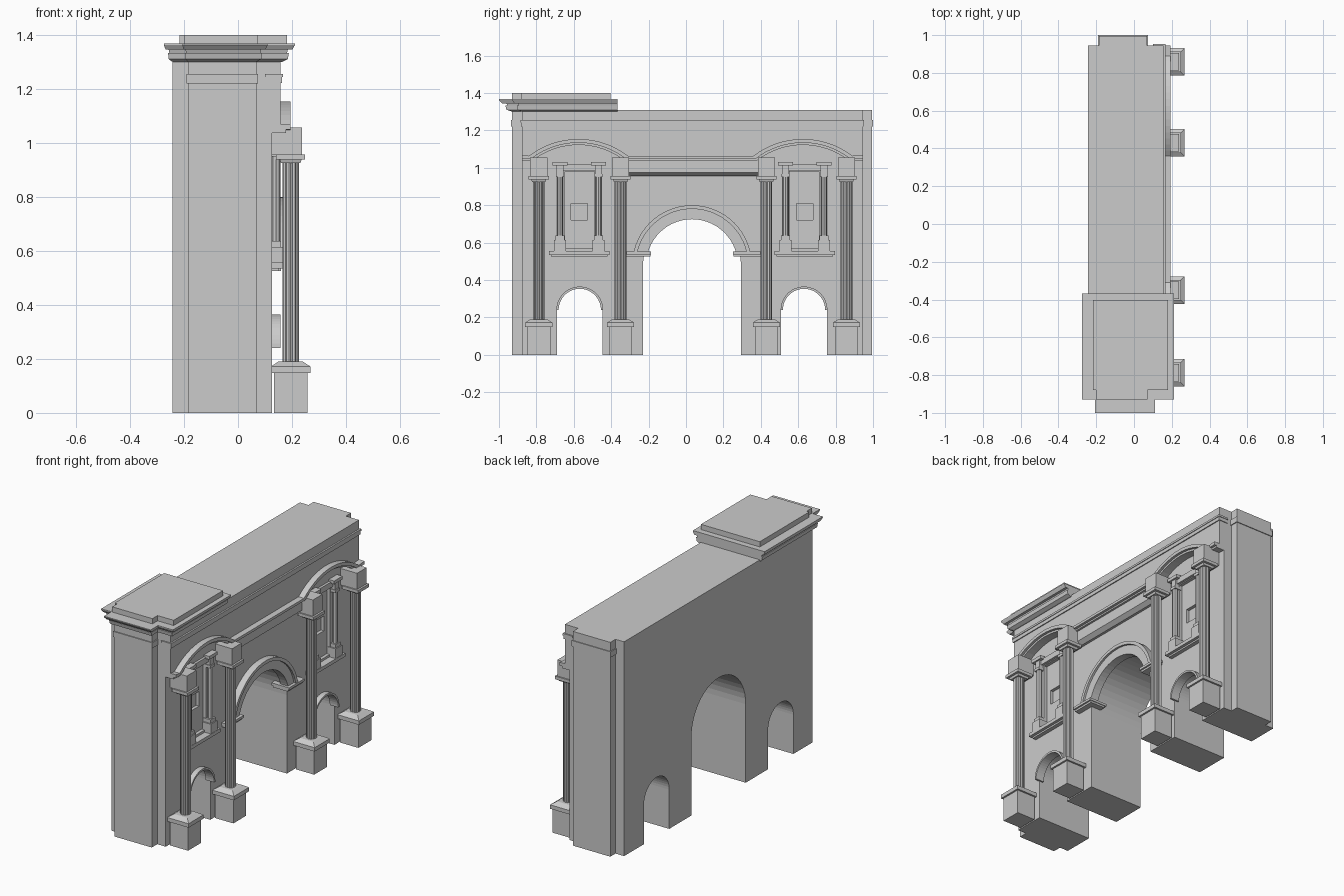
import bpy, bmesh
from math import sin, cos, pi, asin

if "Cube" in bpy.data.objects:
    bpy.data.objects.remove(bpy.data.objects["Cube"])

stone = bpy.data.materials.new("grey stone")
stone.use_nodes = True
GREY = (0.6, 0.6, 0.6, 1)
stone.diffuse_color = GREY
stone.node_tree.nodes["Principled BSDF"].inputs["Base Color"].default_value = GREY


def loft(name, rings):
    """Closed solid through matching rings of points, capped at both ends."""
    bm = bmesh.new()
    loops = [[bm.verts.new(p) for p in ring] for ring in rings]
    n = len(loops[0])
    for a, b in zip(loops, loops[1:]):
        for i in range(n):
            j = (i + 1) % n
            bm.faces.new((a[i], a[j], b[j], b[i]))
    bm.faces.new(loops[0][::-1])
    bm.faces.new(loops[-1])
    bmesh.ops.recalc_face_normals(bm, faces=bm.faces)
    mesh = bpy.data.meshes.new(name)
    bm.to_mesh(mesh)
    bm.free()
    mesh.materials.append(stone)
    ob = bpy.data.objects.new(name, mesh)
    bpy.context.collection.objects.link(ob)
    return ob


def slab(name, yz, x0, x1):
    return loft(name, [[(x, y, z) for y, z in yz] for x in (x0, x1)])


def rect(x0, x1, y0, y1, z):
    return [(x0, y0, z), (x1, y0, z), (x1, y1, z), (x0, y1, z)]


def box(name, x0, x1, y0, y1, z0, z1):
    return loft(name, [rect(x0, x1, y0, y1, z) for z in (z0, z1)])


def arc(cy, cz, r, a0, a1, n=24):
    return [(cy + r * cos(a0 + (a1 - a0) * i / n), cz + r * sin(a0 + (a1 - a0) * i / n))
            for i in range(n + 1)]


def archivolt(name, cy, cz, inner, outer, x1, start=0.0):
    ring = arc(cy, cz, outer, start, pi - start) + arc(cy, cz, inner, pi - start, start)
    slab(name, ring, 0.10, x1)


def stepped(z, x0, x1, y_in, y_out, ex0, ex1, y_end):
    """Plan of the attic block, with its narrower projecting end."""
    return [(x0, y_in, z), (x0, y_out, z), (ex0, y_out, z), (ex0, y_end, z),
            (ex1, y_end, z), (ex1, y_out, z), (x1, y_out, z), (x1, y_in, z)]


BACK, FACE, UPPER = -0.243, 0.125, 0.157
Y0, Y1, TOP = -0.877, 0.945, 1.31
BAYS = (-0.568, 0.631)
MID = 0.032

# Main wall with three arched openings
outline = [(Y0, TOP), (Y0, 0)]
for cy, spring, r in ((BAYS[0], 0.24, 0.122), (MID, 0.48, 0.262), (BAYS[1], 0.24, 0.122)):
    outline += [(cy - r, 0)] + arc(cy, spring, r, pi, 0) + [(cy + r, 0)]
outline += [(Y1, 0), (Y1, TOP)]
wall = slab("main_wall", outline, BACK, FACE)

# Window niches cut into the wall
for cy in BAYS:
    cutter = box("niche_cutter", 0.085, 0.2, cy - 0.08, cy + 0.08, 0.57, 0.98)
    cutter.hide_render = True
    mod = wall.modifiers.new("niche", "BOOLEAN")
    mod.object, mod.solver = cutter, "EXACT"
    bpy.context.view_layer.objects.active = wall
    bpy.ops.object.modifier_apply(modifier=mod.name)
    bpy.data.objects.remove(cutter)

# End pilasters and the string moulding around them
for side, ya, yb in (("right", -0.93, Y0 + 0.02), ("left", Y1 - 0.02, 0.995)):
    box(side + "_end_pilaster", -0.185, 0.068, ya, yb, 0, TOP)
    out = -0.006 if ya < 0 else 0.005
    box(side + "_end_string", -0.19, 0.074, ya + min(out, 0), yb + max(out, 0), 1.22, 1.255)
box("front_string", 0.1, UPPER + 0.006, Y0 - 0.005, Y1 + 0.005, 1.222, 1.253)
box("front_string_fillet", 0.1, UPPER + 0.01, Y0 - 0.008, Y1 + 0.008, 1.243, 1.255)

# Upper wall and cornice that rises in a segmental curve over each side bay
half, rise, base = 0.25, 0.085, 1.045
radius = (half ** 2 + rise ** 2) / (2 * rise)
sweep = asin(half / radius)


def cornice_line(lift):
    line = [(Y0, base + lift)]
    for cy in (-0.575, 0.625):
        line += arc(cy, base + rise - radius, radius + lift,
                    pi / 2 + sweep, pi / 2 - sweep, 16)
    return line + [(Y1, base + lift)]


slab("upper_wall", cornice_line(0) + [(Y1, TOP), (Y0, TOP)], 0.11, UPPER)
slab("curved_cornice", cornice_line(0.004) + cornice_line(0.024)[::-1], 0.11, 0.194)
slab("cornice_lower_band", cornice_line(-0.008) + cornice_line(0.01)[::-1], 0.11, 0.178)

# Frieze between the inner columns, with a sloping underside
section = [(0.11, 0.955), (0.14, 0.955), (0.165, 0.975), (0.165, 1.05), (0.11, 1.05)]
loft("middle_frieze", [[(x, y, z) for x, z in section] for y in (-0.33, 0.40)])

# Attic block: flared cornice and raised top at one end
levels = [(1.30, 0.0), (1.31, 0.03), (1.333, 0.036), (1.333, 0.025), (1.345, 0.03),
          (1.345, 0.055), (1.362, 0.07), (1.368, 0.07)]
loft("attic_cornice", [stepped(z, BACK - 0.45 * e, 0.165 + 0.65 * e, -0.367, Y0 - 0.75 * e,
                               -0.185 - 0.3 * e, 0.068 + 0.6 * e, -0.93 - e)
                       for z, e in levels])
loft("attic_top", [stepped(z, -0.217, 0.181, -0.403, -0.88, -0.2, 0.072, -0.93)
                   for z in (1.35, 1.40)])

# Arch mouldings and imposts
for cy in BAYS:
    archivolt("side_archivolt", cy, 0.24, 0.113, 0.125, UPPER)
archivolt("central_archivolt", MID, 0.48, 0.245, 0.302, 0.152, 0.24)
archivolt("central_archivolt_rim", MID, 0.48, 0.30, 0.32, 0.165, 0.22)
for s in (-1, 1):
    ya, yb = sorted((MID + s * 0.222, MID + s * 0.365))
    box("impost", 0.06, 0.16, ya, yb, 0.525, 0.54)
    box("impost_cap", 0.05, 0.17, ya - 0.004, yb + 0.004, 0.537, 0.552)


def square(cx, cy, h, z):
    return rect(cx - h, cx + h, cy - h, cy + h, z)


def fluted(name, cx, cy, r, z0, z1, flutes):
    n = flutes * 2
    loft(name, [[(cx + r * (1 - 0.13 * (i % 2)) * cos(2 * pi * i / n),
                  cy + r * (1 - 0.13 * (i % 2)) * sin(2 * pi * i / n), z)
                 for i in range(n)] for z in (z0, z1)])


# Free-standing columns on pedestals
CX = 0.195
for cy in (-0.787, -0.35, 0.43, 0.858):
    loft("column_pedestal", [square(CX, cy, 0.062, z) for z in (0, 0.15)])
    loft("pedestal_cap", [square(CX, cy, h, z) for z, h in
                          ((0.148, 0.073), (0.172, 0.073), (0.19, 0.045))])
    fluted("column_shaft", CX, cy, 0.031, 0.185, 0.935, 12)
    loft("column_capital", [square(CX, cy, h, z) for z, h in
                            ((0.925, 0.036), (0.938, 0.04), (0.938, 0.054), (0.957, 0.054))])
    box("entablature_block", 0.11, 0.237, cy - 0.046, cy + 0.046, 0.955, 1.056)

# Framed niches with small columns
for cy in (-0.571, 0.635):
    box("niche_sill", 0.11, 0.168, cy - 0.162, cy + 0.162, 0.535, 0.556)
    box("niche_sill_lower", 0.11, 0.15, cy - 0.15, cy + 0.15, 0.525, 0.54)
    for s in (-1, 1):
        py = cy + s * 0.103
        box("niche_column_base", 0.11, 0.166, py - 0.032, py + 0.032, 0.55, 0.615)
        box("niche_column_plinth", 0.11, 0.16, py - 0.024, py + 0.024, 0.61, 0.637)
        fluted("niche_column", 0.141, py, 0.016, 0.63, 0.96, 8)
        box("niche_capital", 0.11, 0.158, py - 0.022, py + 0.022, 0.95, 0.967)
        box("niche_block", 0.11, 0.152, py - 0.018, py + 0.018, 0.965, 1.015)
        box("niche_block_cap", 0.11, 0.162, py - 0.04, py + 0.04, 1.012, 1.032)
        # Side bars of the inner frame
        ya, yb = sorted((cy + s * 0.045, cy + s * 0.082))
        box("niche_frame_side", 0.08, 0.105, ya, yb, 0.64, 0.90)
    box("niche_lintel", 0.11, 0.14, cy - 0.12, cy + 0.12, 0.985, 1.02)
    for z0, z1 in ((0.565, 0.72), (0.81, 0.985)):
        box("niche_frame_bar", 0.08, 0.105, cy - 0.082, cy + 0.082, z0, z1)
